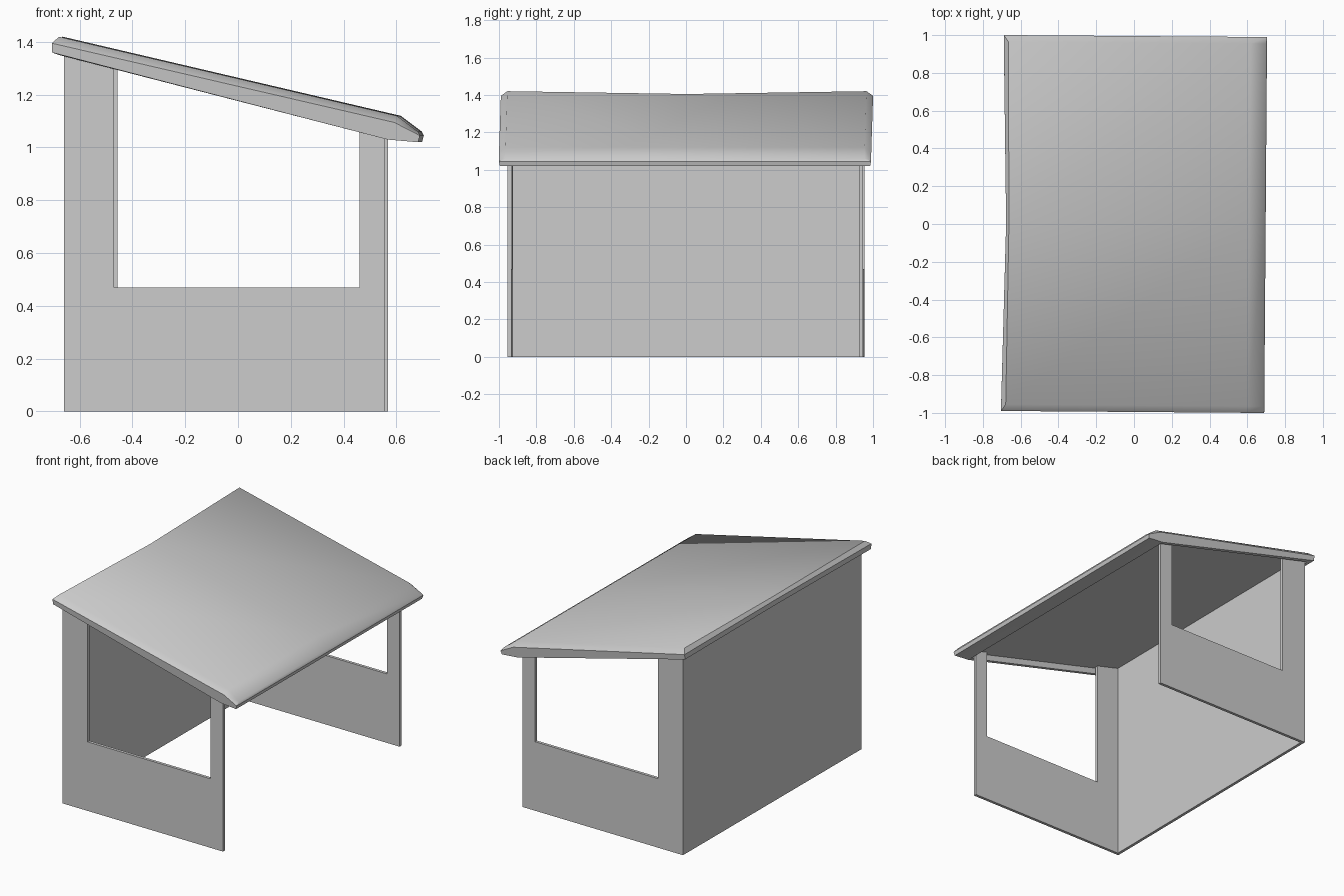
import bpy, bmesh, math
from mathutils import Vector

cube = bpy.data.objects.get("Cube")
if cube:
    bpy.data.objects.remove(cube, do_unlink=True)

grey = bpy.data.materials.new("light_grey")
grey.use_nodes = True
colour = (0.6, 0.6, 0.6, 1)
grey.diffuse_color = colour
grey.node_tree.nodes["Principled BSDF"].inputs["Base Color"].default_value = colour

TURN = -0.0075                      # the shelter stands very slightly askew
EAVE = 0.575                        # where the roof bends down to the low eave


def finish(bm, name, smooth=False):
    bmesh.ops.recalc_face_normals(bm, faces=bm.faces)
    mesh = bpy.data.meshes.new(name)
    bm.to_mesh(mesh)
    bm.free()
    mesh.materials.append(grey)
    obj = bpy.data.objects.new(name, mesh)
    obj.rotation_euler.z = TURN
    bpy.context.collection.objects.link(obj)
    if smooth:
        bpy.ops.object.select_all(action='DESELECT')
        obj.select_set(True)
        bpy.context.view_layer.objects.active = obj
        bpy.ops.object.shade_smooth_by_angle(angle=math.radians(40))
    return obj


def slab(name, points, offset):
    """Extrude a flat outline by an offset."""
    bm = bmesh.new()
    face = bm.faces.new([bm.verts.new(p) for p in points])
    new = bmesh.ops.extrude_face_region(bm, geom=[face], use_keep_orig=True)["geom"]
    moved = [v for v in new if isinstance(v, bmesh.types.BMVert)]
    bmesh.ops.translate(bm, verts=moved, vec=Vector(offset))
    finish(bm, name)


def ceiling(x):
    return 1.22 - 0.258 * x


# Walls: two end panels with open windows, and one tall solid side
X0, X1, W0, W1, SILL, Y, T = -0.653, 0.562, -0.463, 0.467, 0.47, 0.95, 0.02
outline = [(X0, 0), (X1, 0), (X1, ceiling(X1)), (W1, ceiling(W1)),
           (W1, SILL), (W0, SILL), (W0, ceiling(W0)), (X0, ceiling(X0))]
for name, side in (("front_panel", -1), ("rear_panel", 1)):
    slab(name, [(x, side * Y, z) for x, z in outline], (0, -side * T, 0))
top = ceiling(X0)
slab("right_wall", [(X0, T - Y, 0), (X0, Y - T, 0), (X0, Y - T, top), (X0, T - Y, top)], (T, 0, 0))

# Roof: stacked rings, each (high edge, bend, low edge, half length, bow, sag)
rings = [
    ((-0.66, ceiling(-0.66)), (0, ceiling(0)), (EAVE, ceiling(EAVE)), 0.965, 0, 0),
    ((-0.66, 1.348), (0, 1.178), (EAVE, 1.03), 0.965, 0, 0),
    ((-0.697, 1.36), (EAVE, 1.03), (0.69, 1.02), 0.99, 0.02, 0.01),
    ((-0.697, 1.395), (0.6, 1.095), (0.697, 1.045), 0.995, 0.02, 0.01),
    ((-0.672, 1.42), (0.61, 1.12), (0.69, 1.06), 0.96, 0.01, 0.015),
]
bm = bmesh.new()
loops = []
for (xa, za), (xb, zb), (xc, zc), y, bow, sag in rings:
    pts = [(xa, -y, za), (xb, -y, zb), (xc, -y, zc), (xc, 0, zc),
           (xc, y, zc), (xb, y, zb), (xa, y, za), (xa + bow, 0, za - sag)]
    loops.append([bm.verts.new(p) for p in pts])
for low, high in zip(loops, loops[1:]):
    for i in range(8):
        j = (i + 1) % 8
        bm.faces.new((low[i], low[j], high[j], high[i]))
for loop, (_, (xb, zb), *_) in ((loops[0], rings[0]), (loops[-1], rings[-1])):
    mid = bm.verts.new((xb, 0, zb))
    for a, b, c in ((0, 1, 7), (1, 2, 3), (3, 4, 5), (5, 6, 7)):
        if a in (1, 3):
            corners = (loop[1], loop[2], loop[3], mid) if a == 1 else (mid, loop[3], loop[4], loop[5])
        else:
            corners = (loop[0], loop[1], mid, loop[7]) if a == 0 else (loop[7], mid, loop[5], loop[6])
        bm.faces.new(corners)
finish(bm, "roof", smooth=True)
